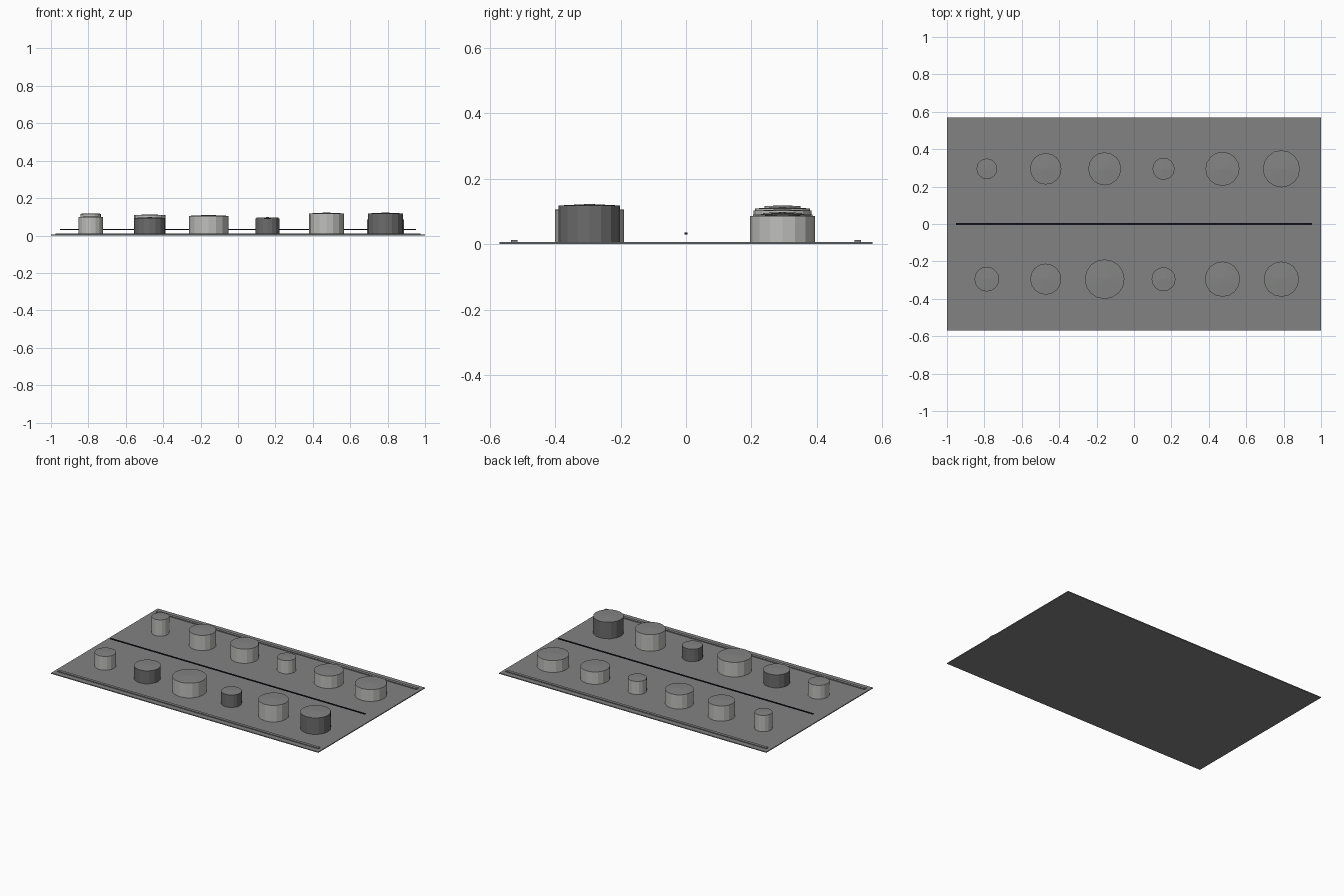
import bpy, bmesh, math

if "Cube" in bpy.data.objects:
    bpy.data.objects.remove(bpy.data.objects["Cube"])


def material(name, rgb):
    m = bpy.data.materials.new(name)
    m.diffuse_color = (*rgb, 1)
    m.use_nodes = True
    m.node_tree.nodes["Principled BSDF"].inputs["Base Color"].default_value = m.diffuse_color
    return m


PLATE = material("plate grey", (0.22, 0.225, 0.22))
CAP = material("cap grey", (0.225, 0.23, 0.225))
LIGHT = material("light grey", (0.52, 0.52, 0.51))
DARK = material("dark grey", (0.15, 0.15, 0.15))
WIRE = material("near black", (0.012, 0.012, 0.022))


def finish(name, bm, mats):
    me = bpy.data.meshes.new(name)
    bm.normal_update()
    bm.to_mesh(me)
    bm.free()
    for m in mats:
        me.materials.append(m)
    ob = bpy.data.objects.new(name, me)
    bpy.context.collection.objects.link(ob)
    return ob


def box(name, x, y, z0, z1, yc, mat):
    bm = bmesh.new()
    bmesh.ops.create_cube(bm, size=1)
    for v in bm.verts:
        v.co = (v.co.x * 2 * x, yc + v.co.y * 2 * y, z1 if v.co.z > 0 else z0)
    return finish(name, bm, [mat])


def drum(name, x, y, r, h, side, n=16):
    """Faceted drum with a very shallow conical cap in its own colour."""
    bm = bmesh.new()
    ring = [(r * math.cos(2 * math.pi * i / n), r * math.sin(2 * math.pi * i / n)) for i in range(n)]
    low = [bm.verts.new((x + a, y + b, 0.004)) for a, b in ring]
    top = [bm.verts.new((x + a, y + b, h)) for a, b in ring]
    tip = bm.verts.new((x, y, h + 0.05 * r))
    for i in range(n):
        j = (i + 1) % n
        bm.faces.new((low[i], low[j], top[j], top[i]))
        bm.faces.new((top[i], top[j], tip)).material_index = 1
    bm.faces.new(low[::-1])
    return finish(name, bm, [side, CAP])


# Base plate, edge strips and the thin line floating over the middle
box("base_plate", 1.0, 0.57, 0.0, 0.006, 0, PLATE)
for label, s in (("front", -1), ("back", 1)):
    box(label + "_edge_strip", 0.975, 0.01, 0.005, 0.012, s * 0.525, PLATE)
box("centre_wire", 0.953, 0.005, 0.030, 0.035, 0, WIRE)

# Two rows of six drums: (radius, height, colour)
front = [(0.066, 0.099, LIGHT), (0.083, 0.094, DARK), (0.106, 0.105, LIGHT),
         (0.064, 0.090, DARK), (0.094, 0.118, LIGHT), (0.094, 0.118, DARK)]
back = [(0.055, 0.116, LIGHT), (0.084, 0.109, LIGHT), (0.088, 0.102, LIGHT),
        (0.059, 0.095, LIGHT), (0.091, 0.090, LIGHT), (0.099, 0.086, LIGHT)]
for label, y, row in (("front", -0.295, front), ("back", 0.295, back)):
    for i, (r, h, mat) in enumerate(row):
        drum(f"{label}_drum_{i + 1}", -0.787 + 0.315 * i, y, r, h, mat)
